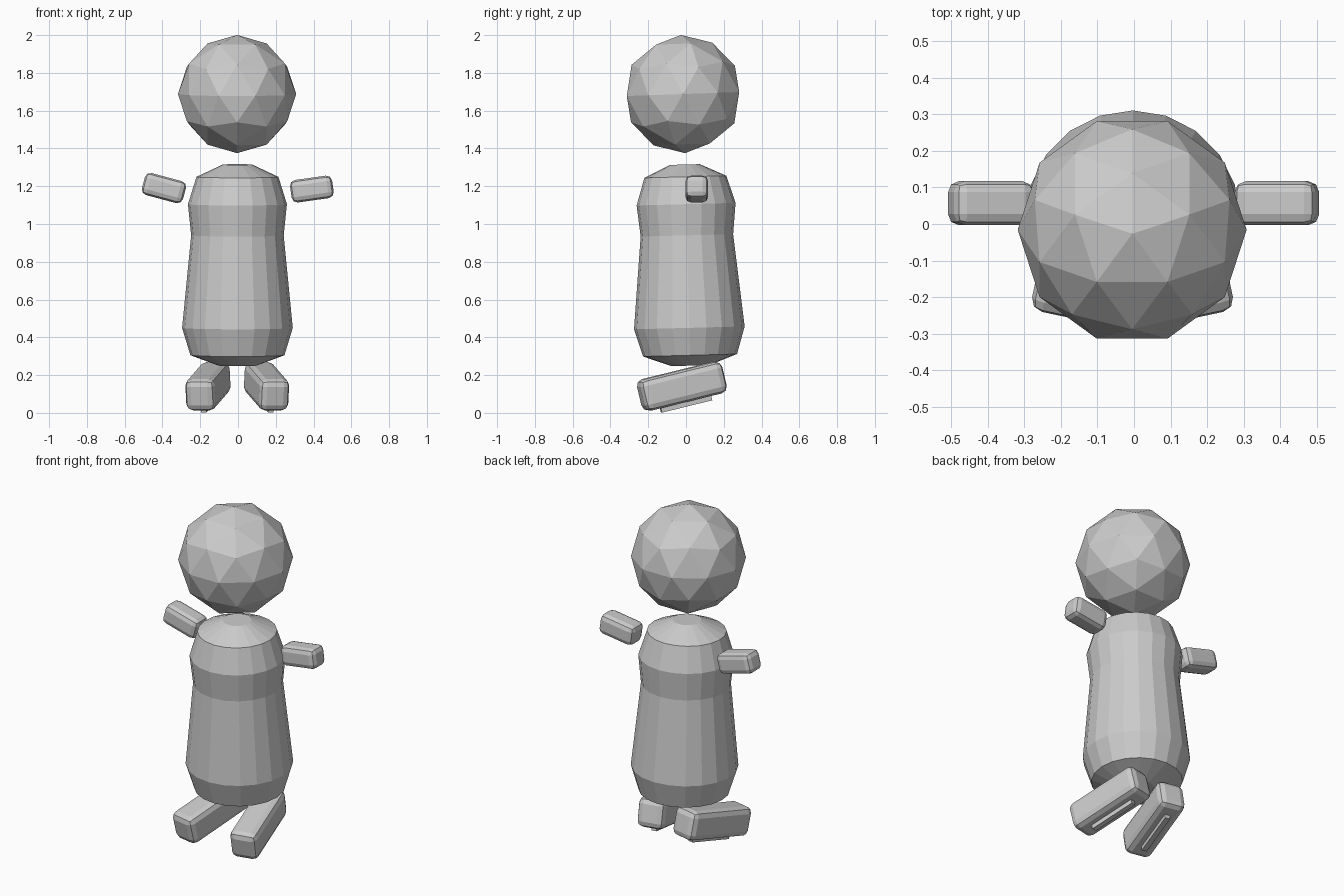
import bpy, bmesh
from math import radians, cos, sin, pi
from mathutils import Matrix, Vector

if "Cube" in bpy.data.objects:
    bpy.data.objects.remove(bpy.data.objects["Cube"])


def finish(bm, name, loc, rot):
    bmesh.ops.recalc_face_normals(bm, faces=bm.faces)
    me = bpy.data.meshes.new(name)
    bm.to_mesh(me)
    bm.free()
    ob = bpy.data.objects.new(name, me)
    ob.location = loc
    ob.rotation_euler = [radians(a) for a in rot]
    bpy.context.collection.objects.link(ob)
    return ob


def box(name, size, loc, rot, bevel=0.0, offset=(0, 0, 0)):
    bm = bmesh.new()
    bmesh.ops.create_cube(bm, size=1)
    bmesh.ops.scale(bm, vec=size, verts=bm.verts)
    bmesh.ops.translate(bm, vec=offset, verts=bm.verts)
    if bevel:
        bmesh.ops.bevel(bm, geom=bm.edges[:], offset=bevel, segments=2,
                        profile=0.5, affect='EDGES')
    return finish(bm, name, loc, rot)


# Head: faceted ball, tipped slightly forward
bm = bmesh.new()
bmesh.ops.create_icosphere(bm, subdivisions=2, radius=0.313,
                           matrix=Matrix.Rotation(pi / 2, 4, 'Z'))
finish(bm, "head", (-0.005, -0.016, 1.688), (2, 0, 0))

# Body: stacked rings (radius, height) with flat caps
MID = 0.78
profile = [(0.10, 0.25), (0.249, 0.305), (0.293, 0.45), (0.245, 0.94),
           (0.262, 1.105), (0.217, 1.25), (0.078, 1.315)]
N = 20
bm = bmesh.new()
rings = [[bm.verts.new((r * cos(2 * pi * i / N), r * sin(2 * pi * i / N), z - MID))
          for i in range(N)] for r, z in profile]
for a, b in zip(rings, rings[1:]):
    for i in range(N):
        j = (i + 1) % N
        bm.faces.new((a[i], a[j], b[j], b[i]))
bm.faces.new(rings[0][::-1])
bm.faces.new(rings[-1])
body = finish(bm, "body", (-0.003, 0.009, MID), (1.5, 0, 0))
for p in body.data.polygons:
    p.use_smooth = False

# Arms: stubby rounded blocks raised at different angles
box("arm_right", (0.225, 0.12, 0.12), (0.391, 0.057, 1.185), (0, -8, 0), 0.03)
box("arm_left", (0.225, 0.12, 0.12), (-0.392, 0.057, 1.19), (0, 15, 0), 0.03)

# Feet: rounded blocks with toes down and out, each with a thin sole strip
for s, side in ((1, "right"), (-1, "left")):
    loc = (0.155 * s - 0.004, -0.022, 0.141)
    rot = (13.5, 0, 12 * s)
    box("foot_" + side, (0.16, 0.455, 0.17), loc, rot, 0.035)
    box("sole_strip_" + side, (0.03, 0.28, 0.05), loc, rot, 0.0, (0, 0, -0.085))
